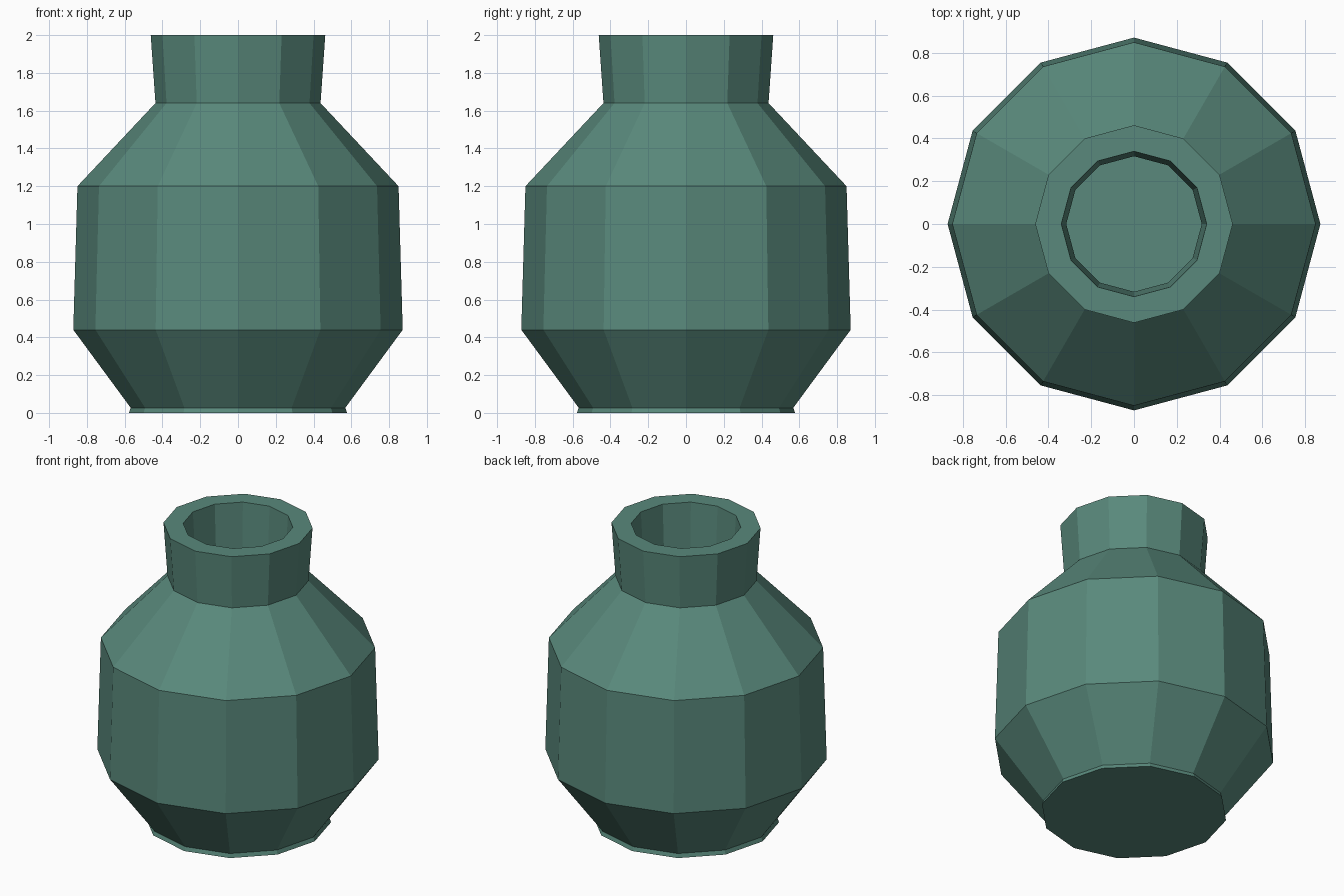
import bpy, bmesh
from math import cos, sin, tau

if "Cube" in bpy.data.objects:
    bpy.data.objects.remove(bpy.data.objects["Cube"])

SIDES = 12

# Profile (radius, z): outer foot to rim, then down the inside to the floor
profile = [(0.577, 0), (0.568, 0.027), (0.872, 0.44), (0.85, 1.2), (0.437, 1.64), (0.462, 2),
           (0.34, 2), (0.317, 1.6), (0.74, 1.15), (0.75, 0.475), (0.498, 0.12)]

bm = bmesh.new()
rings = [[bm.verts.new((r * cos(tau * i / SIDES), r * sin(tau * i / SIDES), z))
          for i in range(SIDES)] for r, z in profile]

# Walls
for a, b in zip(rings, rings[1:]):
    for i in range(SIDES):
        j = (i + 1) % SIDES
        bm.faces.new((a[i], a[j], b[j], b[i]))

# Underside and inner floor
bm.faces.new(rings[0][::-1])
bm.faces.new(rings[-1])
bmesh.ops.recalc_face_normals(bm, faces=bm.faces)

mesh = bpy.data.meshes.new("vase")
bm.to_mesh(mesh)
bm.free()
vase = bpy.data.objects.new("vase", mesh)
bpy.context.collection.objects.link(vase)

# Green glaze
glaze = bpy.data.materials.new("green_glaze")
glaze.diffuse_color = (0.10, 0.25, 0.20, 1)
glaze.use_nodes = True
glaze.node_tree.nodes["Principled BSDF"].inputs["Base Color"].default_value = glaze.diffuse_color
mesh.materials.append(glaze)
